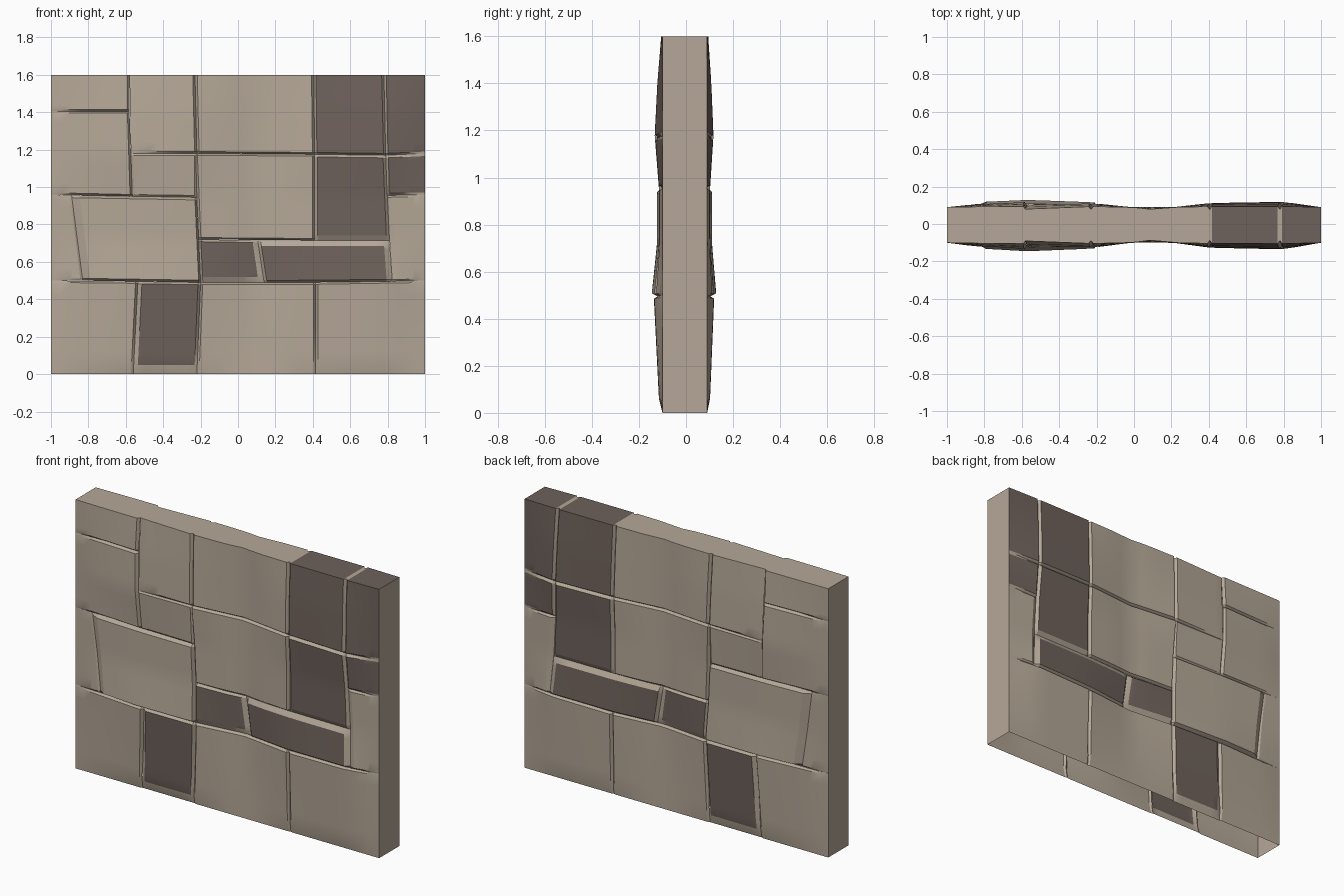
import bpy, bmesh

if "Cube" in bpy.data.objects:
    bpy.data.objects.remove(bpy.data.objects["Cube"])

def material(name, rgb):
    m = bpy.data.materials.new(name)
    m.diffuse_color = (*rgb, 1)
    m.use_nodes = True
    m.node_tree.nodes["Principled BSDF"].inputs["Base Color"].default_value = m.diffuse_color
    return m

PALE = material("pale_stone", (0.46, 0.39, 0.31))
DARK = material("dark_stone", (0.158, 0.122, 0.106))

# Bulge of the wall along x and along z
AX = [(-1, 0), (-.88, .38), (-.57, .9), (-.22, .65), (.1, -.35), (.41, .65), (.8, .85), (1, 0)]
BZ = [(0, 0), (.06, .4), (.5, 1), (.72, .4), (.95, .4), (1.18, .9), (1.4, .6), (1.6, .15)]

def lerp_knots(knots, t):
    for (a, va), (b, vb) in zip(knots, knots[1:]):
        if t <= b:
            return va + (vb - va) * max(0, (t - a) / (b - a))
    return knots[-1][1]

def depth(x, z, front):
    a = lerp_knots(AX, x)
    a *= lerp_knots(BZ, z) if a > 0 else min(1, z * 2)
    return (.1 + .042 * a) if front else (.09 + .034 * a)

# Stone outlines: bottom left, bottom right, top right, top left as x, z
PALE_STONES = {
    "top_left_cap": (-1, 1.405, -.58, 1.405, -.58, 1.6, -1, 1.6),
    "upper_left": (-1, .96, -.565, .95, -.58, 1.405, -1, 1.405),
    "upper_second": (-.5726, 1.18, -.22, 1.18, -.23, 1.6, -.58, 1.6),
    "small_second": (-.565, .95, -.22, .945, -.22, 1.18, -.5726, 1.18),
    "upper_middle": (-.22, 1.18, .41, 1.175, .405, 1.6, -.23, 1.6),
    "centre": (-.21, .72, .41, .715, .41, 1.175, -.23, 1.18),
    "right_edge": (.825, .495, 1, .5, 1, .96, .795, .955),
    "left_edge": (-1, .5, -.83, .5, -.89, .957, -1, .96),
    "left_middle": (-.83, .5, -.2, .49, -.22, .945, -.89, .957),
    "base_left": (-1, 0, -.56, 0, -.535, .495, -1, .5),
    "base_middle": (-.22, 0, .415, 0, .415, .49, -.2, .49),
    "base_right": (.415, 0, 1, 0, 1, .5, .415, .49),
}
DARK_STONES = {
    "dark_upper": (.41, 1.175, .79, 1.17, .78, 1.6, .405, 1.6),
    "dark_upper_right": (.79, 1.17, 1, 1.18, 1, 1.6, .78, 1.6),
    "dark_middle": (.41, .715, .81, .715, .79, 1.17, .41, 1.175),
    "dark_small_right": (.795, .955, 1, .96, 1, 1.18, .79, 1.17),
    "dark_short": (-.2, .49, .14, .488, .105, .715, -.21, .72),
    "dark_long": (.14, .488, .825, .495, .81, .715, .105, .715),
    "dark_base": (-.56, 0, -.22, 0, -.2, .49, -.535, .495),
}
# Special chamfer widths: left, right, bottom, top
CHAMFER = {
    "left_middle": (.04, .01, .012, .014),
    "dark_short": (.012, .03, .03, .012),
    "dark_long": (.015, .03, .012, .03),
    "dark_base": (.022, .014, .05, .012),
    "dark_middle": (.016, .016, .025, .014),
    "dark_small_right": (.014, .014, .012, .014),
    "right_edge": (.025, .01, .01, .01),
}
# Extra tilt: left, right edge
TILT = {"upper_second": (-.015, 0), "left_middle": (.012, .004), "left_edge": (0, -.006),
        "small_second": (-.008, -.006), "dark_short": (0, -.004)}
N = 8

def steps(lo_wall, hi_wall, lo, hi):
    """Parameters across a stone, each flagged True where it lies in a joint."""
    a = 0 if lo_wall else lo
    b = 1 if hi_wall else 1 - hi
    s = [(a + (b - a) * i / N, False) for i in range(N + 1)]
    return ([] if lo_wall else [(0, True)]) + s + ([] if hi_wall else [(1, True)])

def stone(name, q, dark):
    bl, br, tr, tl = [(q[i], q[i + 1]) for i in (0, 2, 4, 6)]
    l, r, b, t = CHAMFER.get(name, (.012, .012, .01, .01))
    w, h = br[0] - bl[0], tl[1] - bl[1]
    left, right = bl[0] == -1, br[0] == 1
    top, bottom = tl[1] == 1.6, bl[1] == 0 and not dark
    us = steps(left, right, l / w, r / w)
    vs = steps(bottom, top, b / h, t / h)
    t0, t1 = TILT.get(name, (0, 0))
    bm = bmesh.new()
    sheets = []
    for front in (True, False):
        rows = []
        for v, jv in vs:
            row = []
            for u, ju in us:
                x = (bl[0] * (1 - u) + br[0] * u) * (1 - v) + (tl[0] * (1 - u) + tr[0] * u) * v
                z = (bl[1] * (1 - u) + br[1] * u) * (1 - v) + (tl[1] * (1 - u) + tr[1] * u) * v
                d = depth(x, z, front)
                # Joints fade out towards the ends and foot of the wall
                fade = min(1, (1 - abs(x)) / .2) * min(1, .3 + z * 3)
                d += -.016 * fade if (ju or jv) else t0 * (1 - u) + t1 * u
                row.append(bm.verts.new((x, -d if front else d, z)))
            rows.append(row)
        sheets.append(rows)
        # Front or back face of the stone, with pale chamfers
        for j in range(len(vs) - 1):
            for i in range(len(us) - 1):
                f = [rows[j][i], rows[j][i + 1], rows[j + 1][i + 1], rows[j + 1][i]]
                face = bm.faces.new(f if front else f[::-1])
                joint = us[i][1] or us[i + 1][1] or vs[j][1] or vs[j + 1][1]
                face.material_index = int(dark and not joint)
    F, B = sheets
    # Top of the wall
    if top:
        for i in range(len(us) - 1):
            face = bm.faces.new((F[-1][i], F[-1][i + 1], B[-1][i + 1], B[-1][i]))
            face.material_index = int(dark and not (us[i][1] or us[i + 1][1]))
    # Ends of the wall (the underside stays open)
    for j in range(len(vs) - 1):
        if right:
            bm.faces.new((F[j][-1], B[j][-1], B[j + 1][-1], F[j + 1][-1]))
        if left:
            bm.faces.new((B[j][0], F[j][0], F[j + 1][0], B[j + 1][0]))
    me = bpy.data.meshes.new(name)
    bm.to_mesh(me)
    bm.free()
    me.materials.append(PALE)
    me.materials.append(DARK)
    ob = bpy.data.objects.new(name + "_stone", me)
    bpy.context.collection.objects.link(ob)
    bpy.ops.object.select_all(action='DESELECT')
    ob.select_set(True)
    bpy.context.view_layer.objects.active = ob
    bpy.ops.object.shade_smooth_by_angle(angle=0.4)

for n, q in PALE_STONES.items():
    stone(n, q, False)
for n, q in DARK_STONES.items():
    stone(n, q, True)
